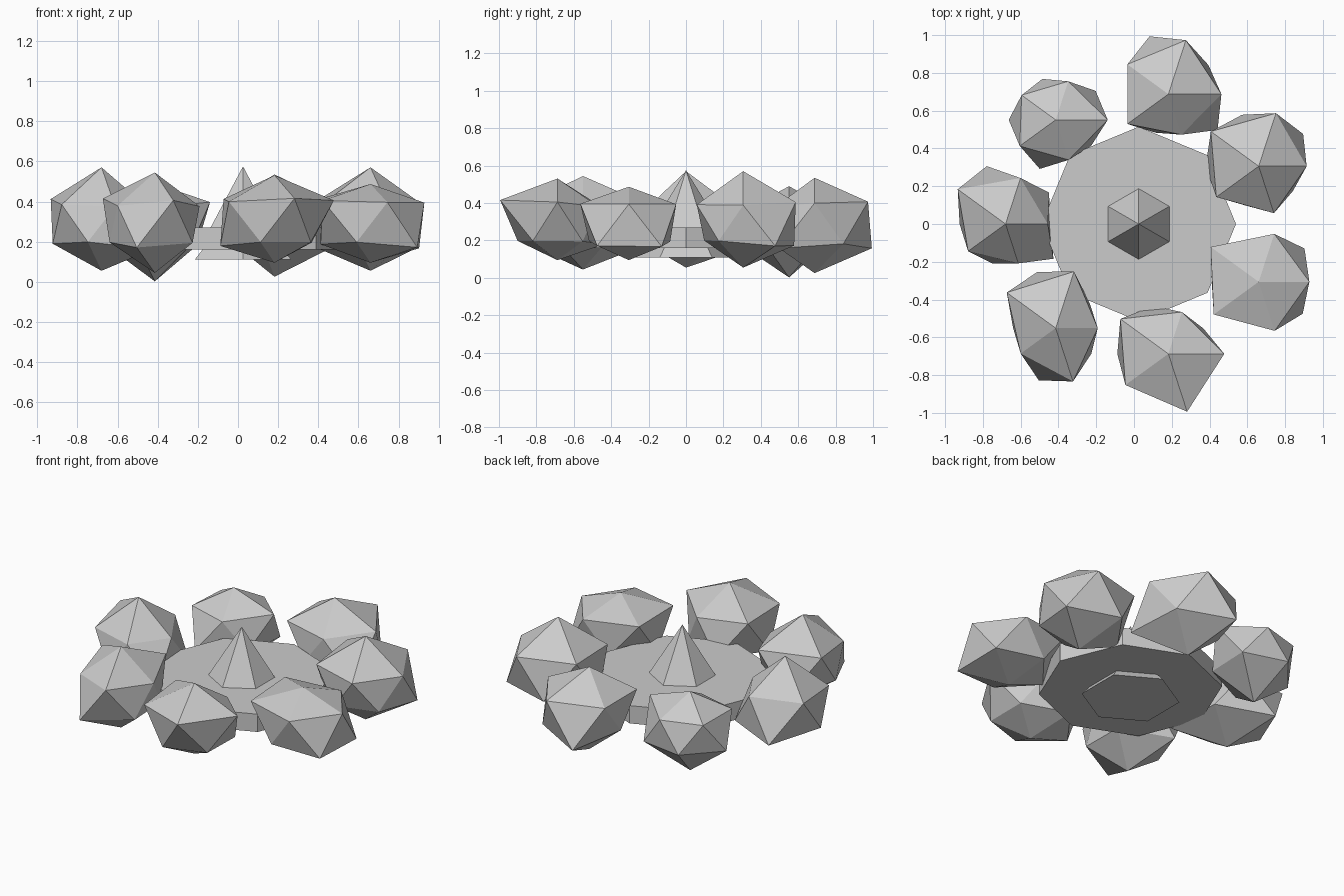
import bpy, bmesh, math

if "Cube" in bpy.data.objects:
    bpy.data.objects.remove(bpy.data.objects["Cube"])

CX = 0.025           # centre of the ring
ROCK_Z = 0.287       # rock centre height
RING_R = 0.705


def make_object(name, bm):
    bmesh.ops.recalc_face_normals(bm, faces=bm.faces)
    mesh = bpy.data.meshes.new(name)
    bm.to_mesh(mesh)
    bm.free()
    obj = bpy.data.objects.new(name, mesh)
    bpy.context.collection.objects.link(obj)
    return obj


def frustum(name, sides, r_bottom, r_top, z0, z1):
    bm = bmesh.new()
    bmesh.ops.create_cone(bm, cap_ends=True, segments=sides, radius1=r_bottom,
                          radius2=r_top, depth=z1 - z0)
    bmesh.ops.remove_doubles(bm, verts=bm.verts, dist=1e-5)
    obj = make_object(name, bm)
    obj.location = (CX, 0, (z0 + z1) / 2)
    return obj


def rock(name, angle, radii):
    # icosahedron with each corner pushed in or out, slightly flattened
    bm = bmesh.new()
    bmesh.ops.create_icosphere(bm, subdivisions=1, radius=1)
    for v in bm.verts:
        if abs(v.co.z) > 0.9:
            r = radii[10] if v.co.z > 0 else radii[11]
        else:
            r = radii[round(math.degrees(math.atan2(v.co.y, v.co.x)) / 36) % 10]
        v.co *= r
        v.co.z *= 0.8
    obj = make_object(name, bm)
    obj.location = (CX + RING_R * math.cos(angle), RING_R * math.sin(angle), ROCK_Z)
    return obj


# Central hearth: flared foot, octagonal plate, pointed spike
frustum("foot", 6, 0.278, 0.233, 0.11, 0.16)
frustum("plate", 8, 0.515, 0.515, 0.16, 0.27)
frustum("spike", 6, 0.187, 0.0, 0.27, 0.575)

# Corner radii per rock: ten around (every 36 degrees), then top and bottom
rocks = [
    (.25, .317, .286, .36, .35, .272, .274, .247, .245, .35, .354, .29),
    (.308, .292, .24, .255, .249, .278, .263, .305, .249, .26, .254, .356),
    (.314, .293, .336, .36, .30, .243, .30, .24, .252, .36, .31, .327),
    (.284, .325, .33, .32, .35, .314, .31, .245, .292, .25, .354, .29),
    (.30, .335, .298, .26, .351, .278, .329, .25, .305, .322, .25, .24),
    (.331, .256, .26, .298, .351, .302, .314, .25, .36, .25, .305, .24),
    (.249, .249, .352, .35, .358, .252, .256, .325, .332, .26, .322, .303),
]
for i, radii in enumerate(rocks):
    rock(f"rock_{i + 1}", math.pi - i * math.tau / 7, radii)
